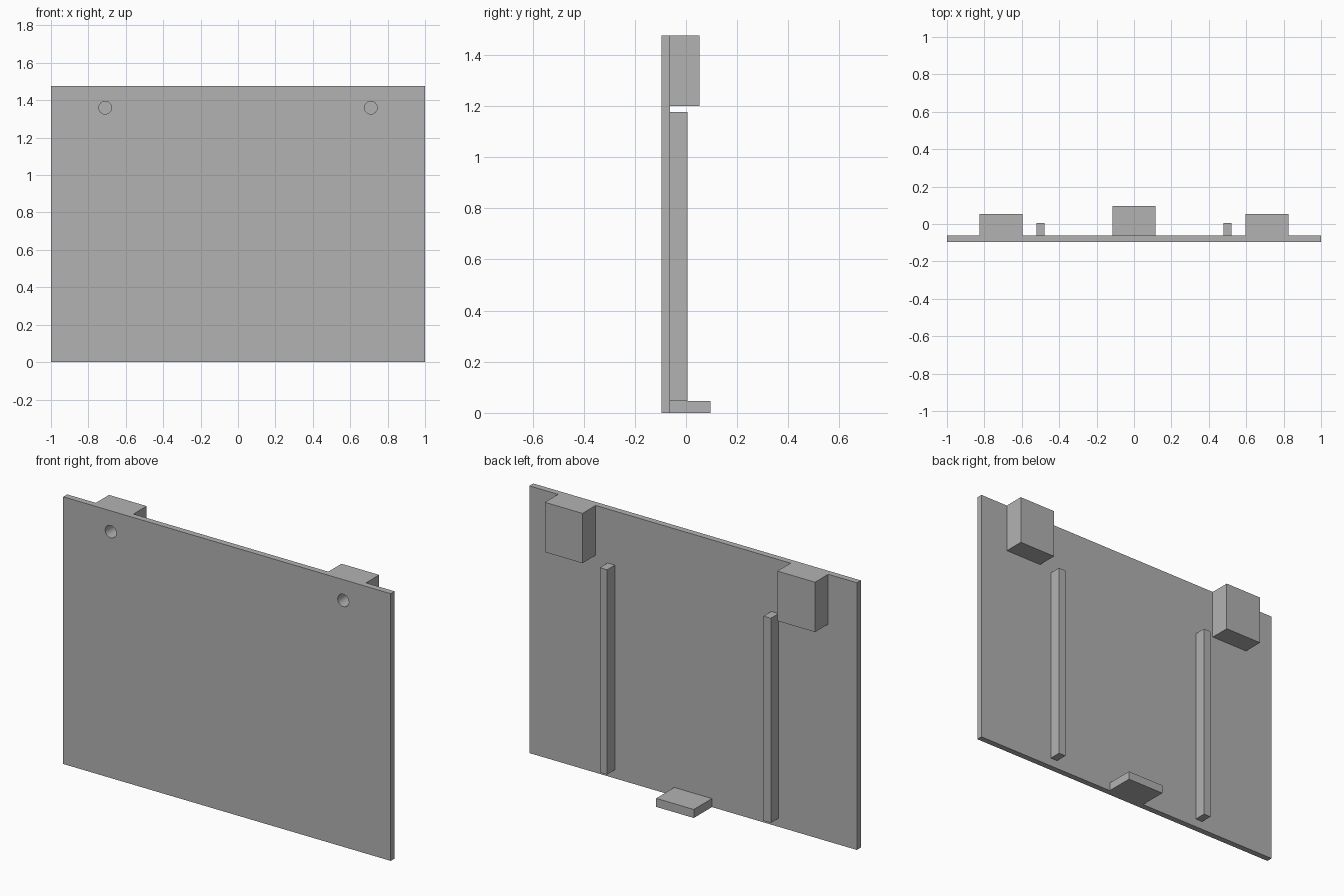
import bpy
import math

default = bpy.data.objects.get("Cube")
if default:
    bpy.data.objects.remove(default, do_unlink=True)

grey = bpy.data.materials.new("plain grey")
grey.use_nodes = True
colour = (0.448, 0.448, 0.448, 1)
grey.diffuse_color = colour
grey.node_tree.nodes["Principled BSDF"].inputs["Base Color"].default_value = colour

FRONT, BACK = -0.096, -0.062    # panel faces in y
HEIGHT = 1.475


def box(name, x, y, z):
    """Box from (min, max) ranges on each axis."""
    bpy.ops.mesh.primitive_cube_add(size=1, location=[sum(r) / 2 for r in (x, y, z)])
    ob = bpy.context.object
    ob.name = name
    ob.scale = [r[1] - r[0] for r in (x, y, z)]
    bpy.ops.object.transform_apply(location=False, rotation=False, scale=True)
    ob.data.materials.append(grey)
    return ob


def drill(ob, cutter):
    """Cut the hole and keep its wall smooth."""
    mod = ob.modifiers.new("hole", "BOOLEAN")
    mod.operation = "DIFFERENCE"
    mod.solver = "EXACT"
    mod.object = cutter
    bpy.ops.object.select_all(action="DESELECT")
    ob.select_set(True)
    bpy.context.view_layer.objects.active = ob
    bpy.ops.object.modifier_apply(modifier=mod.name)
    bpy.ops.object.shade_smooth_by_angle(angle=math.radians(30))


# Front panel and the ledge at its foot
panel = box("panel", (-1, 1), (FRONT, BACK), (0, HEIGHT))
box("bottom_ledge", (-0.115, 0.115), (BACK, 0.096), (0, 0.047))

for side, s in (("left", 1), ("right", -1)):
    # Upright stiffening rib
    box(side + "_rib", sorted((s * 0.478, s * 0.522)), (BACK, 0.006), (0.047, 1.177))
    # Mounting block, flush with the panel top
    block = box(side + "_mounting_block", sorted((s * 0.595, s * 0.825)),
                (BACK, 0.053), (1.2, HEIGHT))
    # Blind round hole through the panel into the block
    bpy.ops.mesh.primitive_cylinder_add(vertices=32, radius=0.034, depth=0.2,
                                        location=(s * 0.71, FRONT, 1.36),
                                        rotation=(math.pi / 2, 0, 0))
    cutter = bpy.context.object
    cutter.data.materials.append(grey)
    for part in (panel, block):
        drill(part, cutter)
    bpy.data.objects.remove(cutter, do_unlink=True)
